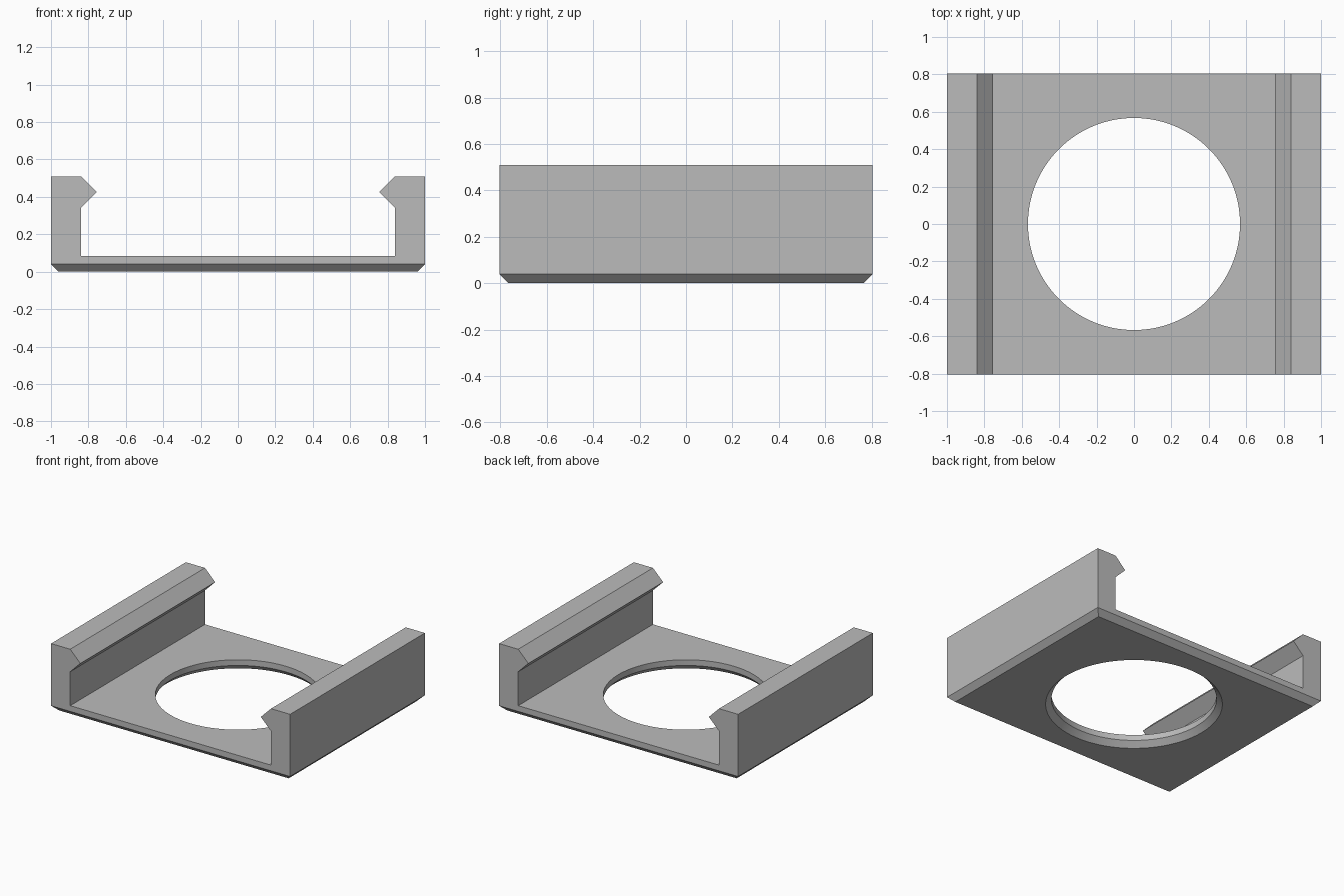
import bpy, bmesh, math
from mathutils import Vector

cube = bpy.data.objects.get("Cube")
if cube:
    bpy.data.objects.remove(cube, do_unlink=True)

HALF_DEPTH = 0.805
CHAMFER = 0.04
HOLE_RADIUS = 0.567

grey = bpy.data.materials.new("light grey")
grey.use_nodes = True
color = (0.5, 0.5, 0.5, 1)
grey.diffuse_color = color
grey.node_tree.nodes["Principled BSDF"].inputs["Base Color"].default_value = color


def make_object(name, bm):
    bmesh.ops.recalc_face_normals(bm, faces=bm.faces)
    mesh = bpy.data.meshes.new(name)
    bm.to_mesh(mesh)
    bm.free()
    mesh.materials.append(grey)
    obj = bpy.data.objects.new(name, mesh)
    bpy.context.collection.objects.link(obj)
    return obj


# Tray: half of the U section with its clip lip, mirrored and extruded in depth
half = [(1, 0), (1, 0.51), (0.84, 0.51), (0.755, 0.425), (0.84, 0.34), (0.84, 0.083)]
section = half + [(-x, z) for x, z in reversed(half)]
bm = bmesh.new()
face = bm.faces.new([bm.verts.new((x, -HALF_DEPTH, z)) for x, z in section])
ext = bmesh.ops.extrude_face_region(bm, geom=[face])
bmesh.ops.translate(bm, vec=(0, 2 * HALF_DEPTH, 0),
                    verts=[v for v in ext["geom"] if isinstance(v, bmesh.types.BMVert)])

# Chamfer around the underside
bottom = [e for e in bm.edges if all(v.co.z < 0.001 for v in e.verts)]
bmesh.ops.bevel(bm, geom=bottom, offset=CHAMFER, segments=1, affect='EDGES')
tray = make_object("clip_tray", bm)

# Round opening, flared at the underside
r = HOLE_RADIUS
outline = [(0, -0.1), (r + CHAMFER + 0.1, -0.1), (r, CHAMFER), (r, 0.2), (0, 0.2)]
bm = bmesh.new()
verts = [bm.verts.new((x, 0, z)) for x, z in outline]
edges = [bm.edges.new(pair) for pair in zip(verts, verts[1:])]
bmesh.ops.spin(bm, geom=verts + edges, cent=(0, 0, 0), axis=(0, 0, 1),
               angle=math.tau, steps=128)
bmesh.ops.remove_doubles(bm, verts=bm.verts, dist=0.0005)
cutter = make_object("hole_cutter", bm)
cutter.hide_render = True

cut = tray.modifiers.new("opening", 'BOOLEAN')
cut.object = cutter
cut.operation = 'DIFFERENCE'
cut.solver = 'EXACT'

# Bake the cut, then smooth only the round wall
bpy.ops.object.select_all(action='DESELECT')
tray.select_set(True)
bpy.context.view_layer.objects.active = tray
bpy.ops.object.modifier_apply(modifier=cut.name)
bpy.data.objects.remove(cutter, do_unlink=True)
bpy.ops.object.shade_smooth_by_angle(angle=math.radians(20))
